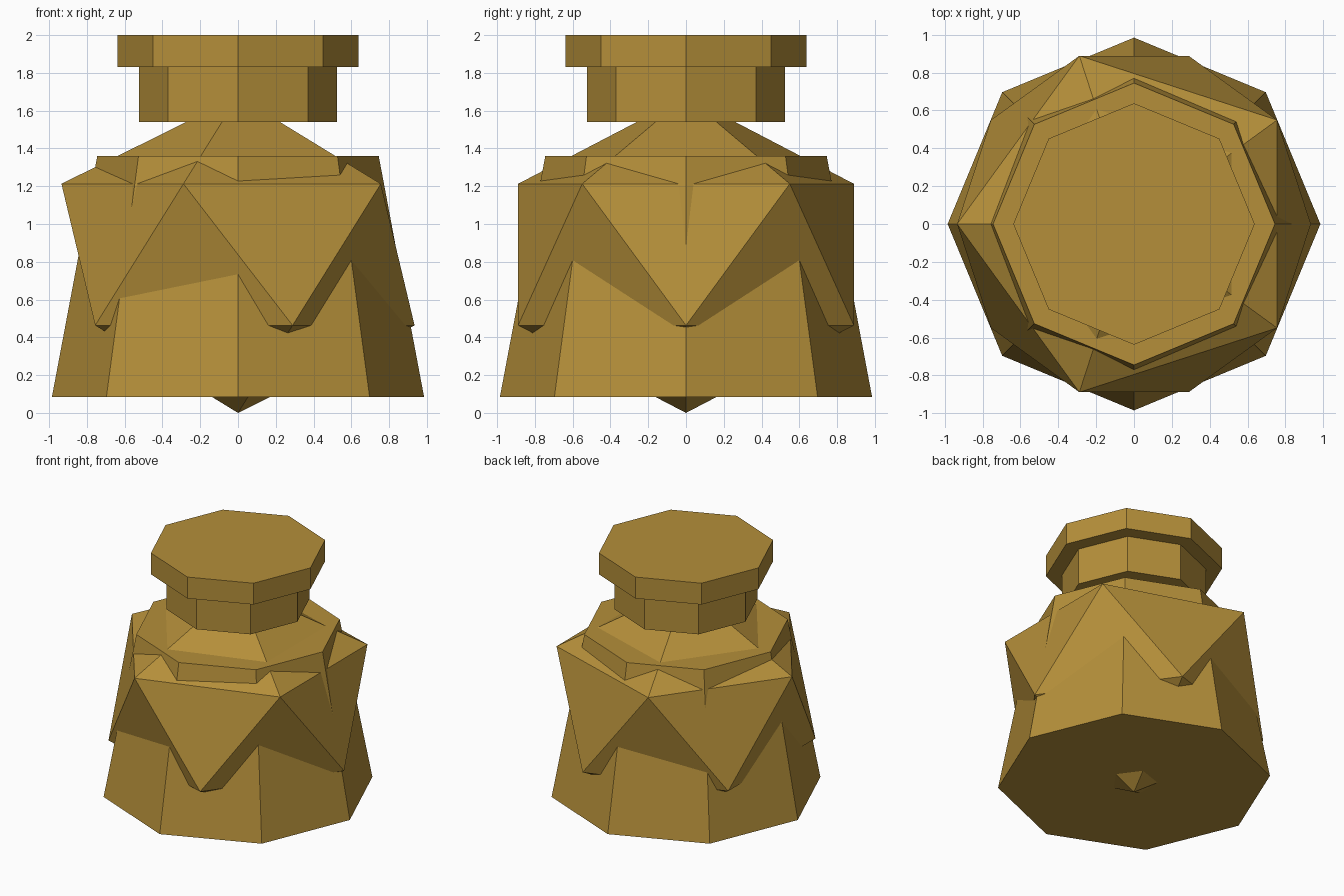
import bpy, math

if "Cube" in bpy.data.objects:
    bpy.data.objects.remove(bpy.data.objects["Cube"])

# One brass colour for the whole model
brass = bpy.data.materials.new("brass")
brass.diffuse_color = (0.46, 0.275, 0.042, 1)
brass.use_nodes = True
brass.node_tree.nodes["Principled BSDF"].inputs["Base Color"].default_value = brass.diffuse_color


def octagon(name, r_bottom, r_top, z0, z1):
    """Eight-sided flat-faced section with corners on the x and y axes."""
    bpy.ops.mesh.primitive_cone_add(vertices=8, radius1=r_bottom, radius2=r_top,
                                    depth=z1 - z0, location=(0, 0, (z0 + z1) / 2))
    ob = bpy.context.object
    ob.name = name
    ob.data.materials.append(brass)
    return ob


# Tapered body, neck and cap
octagon("bottle_body", 0.985, 0.745, 0.085, 1.36)
octagon("bottle_neck", 0.523, 0.523, 1.54, 1.83)
octagon("bottle_cap", 0.638, 0.638, 1.83, 2.0)

# Faceted bulb (squashed icosahedron) pushing through the body
bpy.ops.mesh.primitive_ico_sphere_add(subdivisions=1, radius=1, location=(0, 0, 0.838))
bulb = bpy.context.object
bulb.name = "faceted_bulb"
bulb.scale = (1.045, 1.045, 0.838)
# Turn it so a corner of the upper ring points to -x
if any(v.co.z > 0.3 and v.co.x > 0.85 for v in bulb.data.vertices):
    bulb.rotation_euler.z = math.pi
bulb.data.materials.append(brass)
